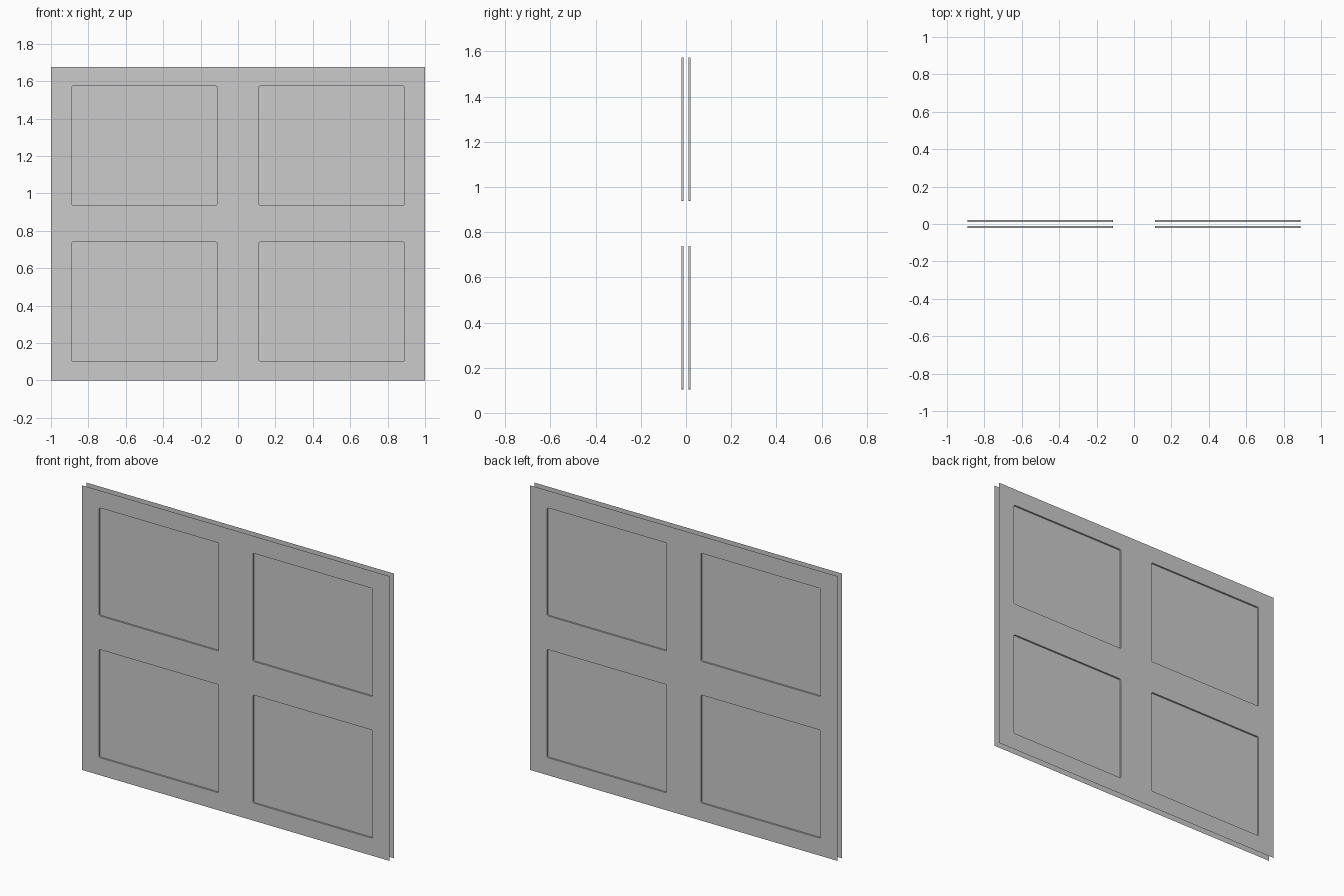
import bpy, bmesh, math
from mathutils import Vector

if "Cube" in bpy.data.objects:
    bpy.data.objects.remove(bpy.data.objects["Cube"])

W, H = 1.0, 1.675            # half width, height
Y_FACE, Y_FLOOR = 0.0205, 0.0105
COLUMNS = [(-0.89, -0.111), (0.111, 0.89)]
ROWS = [(0.103, 0.739), (0.937, 1.573)]
R = 0.008                    # panel corner radius


def rounded_rect(x0, x1, z0, z1, r, steps=3):
    pts = []
    corners = [(x1 - r, z1 - r), (x0 + r, z1 - r), (x0 + r, z0 + r), (x1 - r, z0 + r)]
    for i, (cx, cz) in enumerate(corners):
        for k in range(steps + 1):
            a = math.pi / 2 * (i + k / steps)
            pts.append((cx + r * math.cos(a), cz + r * math.sin(a)))
    return pts


def face_towards(face, direction):
    face.normal_update()
    if face.normal.dot(direction) < 0:
        face.normal_flip()


def door_skin(name, side):
    bm = bmesh.new()
    out = Vector((0, side, 0))

    def loop(pts, y):
        return [bm.verts.new((x, side * y, z)) for x, z in pts]

    def ring(vs):
        return [bm.edges.new((v, vs[(i + 1) % len(vs)])) for i, v in enumerate(vs)]

    # Flat sheet with four openings
    edges = ring(loop([(-W, 0), (W, 0), (W, H), (-W, H)], Y_FACE))
    panels = []
    for x0, x1 in COLUMNS:
        for z0, z1 in ROWS:
            pts = rounded_rect(x0, x1, z0, z1, R)
            rim = loop(pts, Y_FACE)
            edges += ring(rim)
            panels.append((pts, rim, Vector(((x0 + x1) / 2, 0, (z0 + z1) / 2))))
    bmesh.ops.triangle_fill(bm, edges=edges, use_beauty=True, normal=out)
    for f in bm.faces:
        face_towards(f, out)

    # Recessed panels: walls and floor
    for pts, rim, centre in panels:
        base = loop(pts, Y_FLOOR)
        for i in range(len(rim)):
            j = (i + 1) % len(rim)
            wall = bm.faces.new((rim[i], rim[j], base[j], base[i]))
            inward = centre - wall.calc_center_median()
            inward.y = 0
            face_towards(wall, inward)
        face_towards(bm.faces.new(base), out)

    mesh = bpy.data.meshes.new(name)
    bm.to_mesh(mesh)
    bm.free()
    obj = bpy.data.objects.new(name, mesh)
    bpy.context.collection.objects.link(obj)


# Front and back skins of the panelled board
door_skin("front_panel_sheet", -1)
door_skin("back_panel_sheet", 1)
